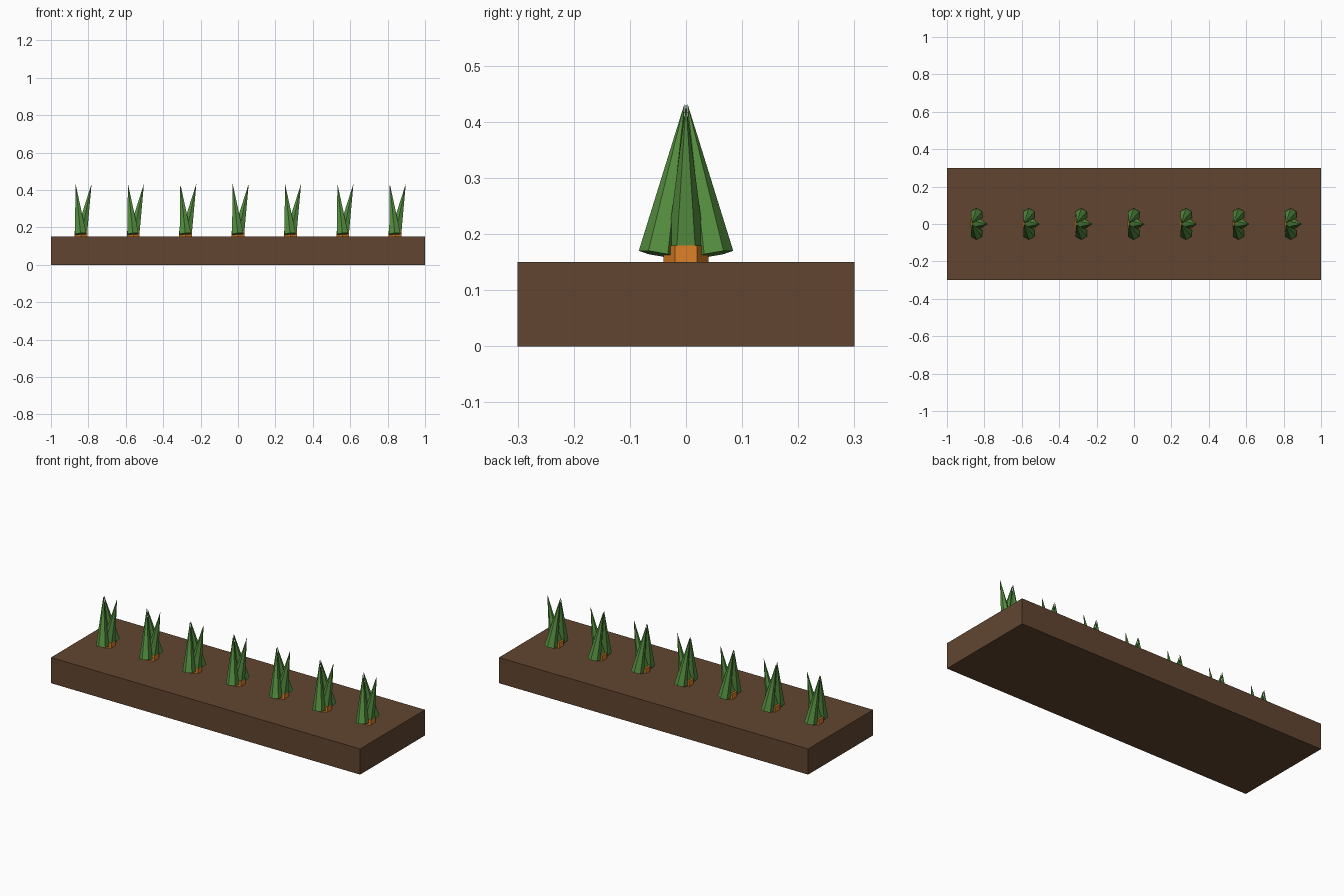
import bpy
from math import sin, cos, pi

if "Cube" in bpy.data.objects:
    bpy.data.objects.remove(bpy.data.objects["Cube"])


def material(name, rgb):
    m = bpy.data.materials.new(name)
    m.diffuse_color = (*rgb, 1)
    m.use_nodes = True
    m.node_tree.nodes["Principled BSDF"].inputs["Base Color"].default_value = m.diffuse_color
    return m


SOIL = material("soil_brown", (0.12, 0.06, 0.03))
ORANGE = material("carrot_orange", (0.72, 0.22, 0.02))
GREEN = material("leaf_green", (0.09, 0.27, 0.05))


def finish(name, mat):
    ob = bpy.context.object
    ob.name = name
    ob.data.materials.append(mat)
    return ob


# Soil bed
bpy.ops.mesh.primitive_cube_add(size=1, location=(0, 0, 0.075))
bed = finish("soil_bed", SOIL)
bed.scale = (2, 0.6, 0.15)

# Row of seven carrots: hexagonal crown plus three leaning leaves
TILT, SPREAD = 0.2, 0.03
for i in range(7):
    x = (i - 3) * 0.28
    bpy.ops.mesh.primitive_cylinder_add(
        vertices=6, radius=0.04, depth=0.06, location=(x, 0, 0.15))
    finish(f"carrot_crown_{i + 1}", ORANGE)
    for k in range(3):
        a = 2 * pi * k / 3
        bpy.ops.mesh.primitive_cone_add(
            vertices=6, radius1=0.035, radius2=0, depth=0.275,
            location=(x + SPREAD * cos(a), SPREAD * sin(a), 0.299),
            rotation=(TILT * sin(a), TILT * cos(a), 0))
        finish(f"carrot_leaf_{i + 1}_{k + 1}", GREEN)
